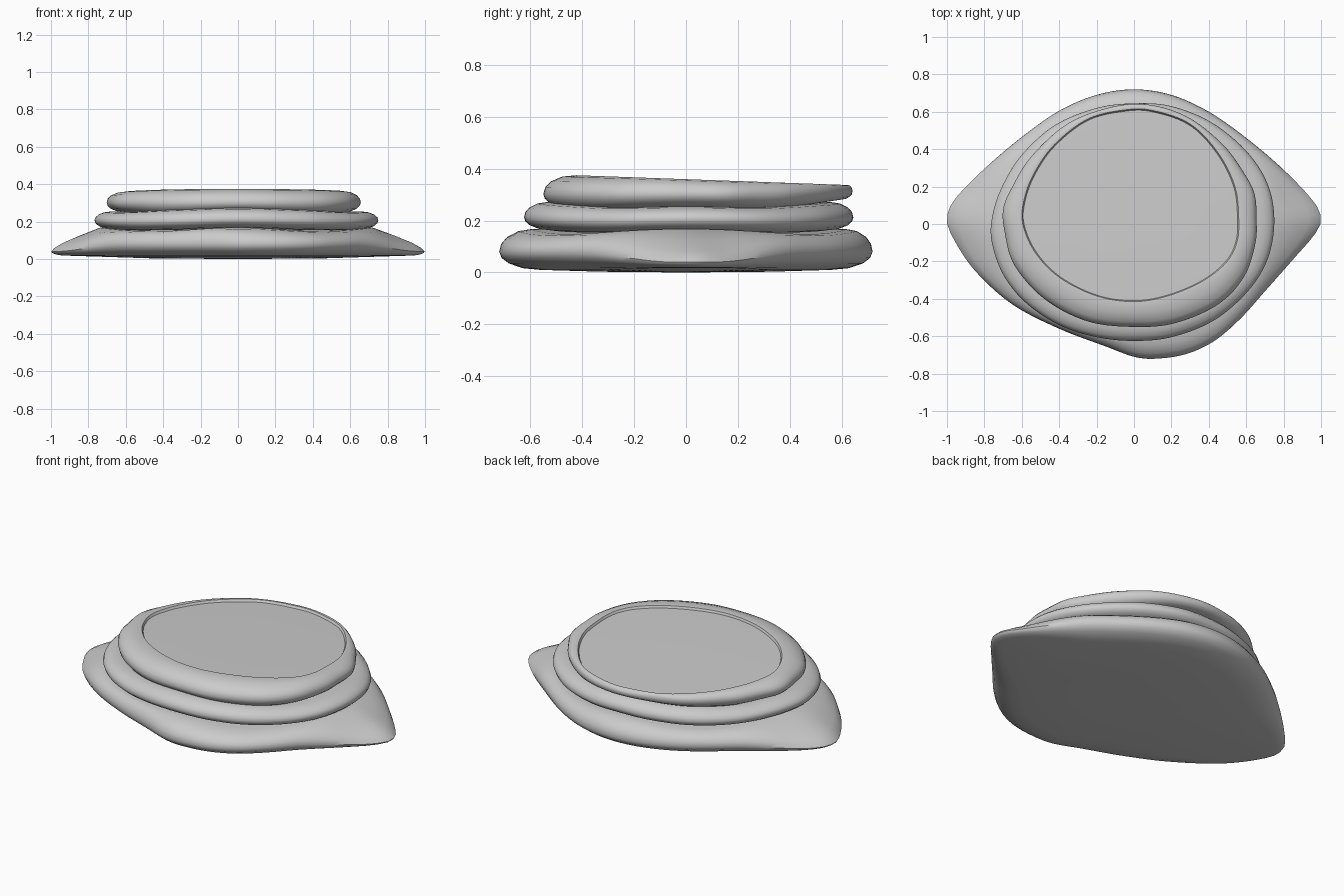
import bpy, bmesh, math

if "Cube" in bpy.data.objects:
    bpy.data.objects.remove(bpy.data.objects["Cube"])

N = 128
ANG = [2 * math.pi * i / N for i in range(N)]


def smooth(a, b, v):
    t = max(0.0, min(1.0, (v - a) / (b - a)))
    return t * t * (3 - 2 * t)


def outline(pts):
    """Closed smooth curve through pts, returned as radius per angle."""
    dense, n = [], len(pts)
    for i in range(n):
        p = [pts[(i + k - 1) % n] for k in range(4)]
        for s in range(12):
            t = s / 12
            q = [0.5 * (2 * p[1][a] + (p[2][a] - p[0][a]) * t
                        + (2 * p[0][a] - 5 * p[1][a] + 4 * p[2][a] - p[3][a]) * t * t
                        + (3 * p[1][a] - p[0][a] - 3 * p[2][a] + p[3][a]) * t ** 3) for a in (0, 1)]
            dense.append((math.atan2(q[1], q[0]) % (2 * math.pi), math.hypot(*q)))
    dense.sort()
    dense = [(dense[-1][0] - 2 * math.pi, dense[-1][1])] + dense + [(dense[0][0] + 2 * math.pi, dense[0][1])]
    out, j = [], 0
    for a in ANG:
        while dense[j + 1][0] < a:
            j += 1
        (a0, r0), (a1, r1) = dense[j], dense[j + 1]
        out.append(r0 + (r1 - r0) * (a - a0) / max(a1 - a0, 1e-9))
    return out


def loft(name, rings, z_low, z_high):
    """Skin rings of (radius, z) per angle, capped with centre fans."""
    bm = bmesh.new()
    loops = [[bm.verts.new((r * math.cos(a), r * math.sin(a), z)) for (r, z), a in zip(ring, ANG)]
             for ring in rings]
    for lo, hi in zip(loops, loops[1:]):
        for i in range(N):
            j = (i + 1) % N
            bm.faces.new((lo[i], lo[j], hi[j], hi[i]))
    c0, c1 = bm.verts.new((0, 0, z_low)), bm.verts.new((0, 0, z_high))
    for i in range(N):
        j = (i + 1) % N
        bm.faces.new((c0, loops[0][j], loops[0][i]))
        bm.faces.new((c1, loops[-1][i], loops[-1][j]))
    bmesh.ops.recalc_face_normals(bm, faces=bm.faces)
    me = bpy.data.meshes.new(name)
    bm.to_mesh(me)
    bm.free()
    ob = bpy.data.objects.new(name, me)
    bpy.context.collection.objects.link(ob)
    bpy.ops.object.select_all(action='DESELECT')
    ob.select_set(True)
    bpy.context.view_layer.objects.active = ob
    bpy.ops.object.shade_smooth_by_angle(angle=math.radians(40))


base = outline([(1, .03), (.96, .12), (.8, .29), (.6, .46), (.4, .6), (.2, .69), (0, .72), (-.2, .69),
                (-.4, .605), (-.6, .465), (-.8, .295), (-.96, .13), (-1, .03), (-.97, -.07), (-.85, -.25),
                (-.65, -.43), (-.4, -.56), (-.15, -.655), (0, -.71), (.12, -.72), (.28, -.695),
                (.43, -.625), (.57, -.505), (.7, -.36), (.85, -.19), (.97, -.05)])
mid = outline([(.75, 0), (.72, .2), (.61, .38), (.42, .54), (.2, .63), (0, .645), (-.2, .62), (-.42, .53),
               (-.6, .37), (-.71, .19), (-.76, .03), (-.76, -.1), (-.7, -.27), (-.58, -.42), (-.4, -.54),
               (-.2, -.605), (0, -.625), (.2, -.605), (.42, -.52), (.6, -.37), (.71, -.2)])
top = outline([(.655, .03), (.65, -.1), (.59, -.28), (.45, -.43), (.22, -.53), (0, -.55), (-.25, -.52),
               (-.48, -.4), (-.64, -.22), (-.69, -.05), (-.7, .08), (-.65, .2), (-.55, .36), (-.35, .54),
               (-.1, .63), (.1, .635), (.3, .565), (.48, .42), (.59, .27), (.645, .16)])
dish = outline([(.56, .03), (.55, -.1), (.49, -.21), (.36, -.31), (.18, -.385), (0, -.415), (-.2, -.385),
                (-.4, -.285), (-.53, -.15), (-.595, 0), (-.59, .12), (-.54, .26), (-.43, .42), (-.25, .56),
                (-.05, .61), (.1, .607), (.3, .535), (.45, .38), (.54, .2)])

wave = [0.010 * math.cos(4 * a) for a in ANG]
ROUND = [math.radians(d) for d in (-90, -65, -40, -20, 0, 20, 40, 65, 90)]

# Base slab: round sides, thin tapering tips at left and right
rings = [[(r * .45, .003) for r in base]]
for ph in ROUND:
    ring = []
    for i, a in enumerate(ANG):
        r = base[i]
        w = smooth(.62, .98, abs(r * math.cos(a)))
        zm, s, c = .08 - .04 * w, math.sin(ph), 1 - math.cos(ph)
        if ph <= 0:
            ring.append((r - (.16 - .08 * w) * c, zm + s * (zm - .01 - .008 * w)))
        else:
            inner = min(mid[i] - .03, r - .06)
            zt = .158 + wave[i]
            zr = zm + (zt - zm) * s
            zl = zm + .026 * min(1, s * 1.3) + (zt - zm - .026) * c
            ring.append((r + (inner - r) * c, zr * (1 - w) + zl * w))
    rings.append(ring)
loft("base_slab", rings, 0, .17)

# Middle slab: thinner rounded layer
rings = []
for ph in ROUND:
    s, c = math.sin(ph), 1 - math.cos(ph)
    rings.append([(mid[i] - .09 * c, .208 + .5 * wave[i] + .047 * s
                   + .012 * max(0, s) * smooth(.2, .6, abs(mid[i] * math.sin(ANG[i])))
                   - .006 * smooth(.4, .7, abs(mid[i] * math.cos(ANG[i])))) for i in range(N)])
loft("middle_slab", rings, .16, .25)

# Top slab: sloping rounded rim around a shallow recessed dish
def rim_z(r, a):
    return .375 - .036 * (r * math.sin(a) + .42)

rings = []
for ph in ROUND:
    s, c = math.sin(ph), 1 - math.cos(ph)
    ring = []
    for i, a in enumerate(ANG):
        back = smooth(.3, .64, top[i] * math.sin(a))
        low = .245 + .6 * wave[i] + .03 * back
        zm = .303 + .01 * back
        if ph <= 0:
            ring.append((top[i] - .09 * c * (1 - .5 * back), zm + s * (zm - low)))
        else:
            r = top[i] + (dish[i] + .008 - top[i]) * c
            ring.append((r, zm + (rim_z(r, a) - zm) * s))
    rings.append(ring)
for k, d in ((1, .001), (.988, .014), (.9, .013), (.5, .012)):
    rings.append([(r * k, rim_z(r * k, a) - d) for r, a in zip(dish, ANG)])
loft("top_slab_with_dish", rings, .25, .348)
